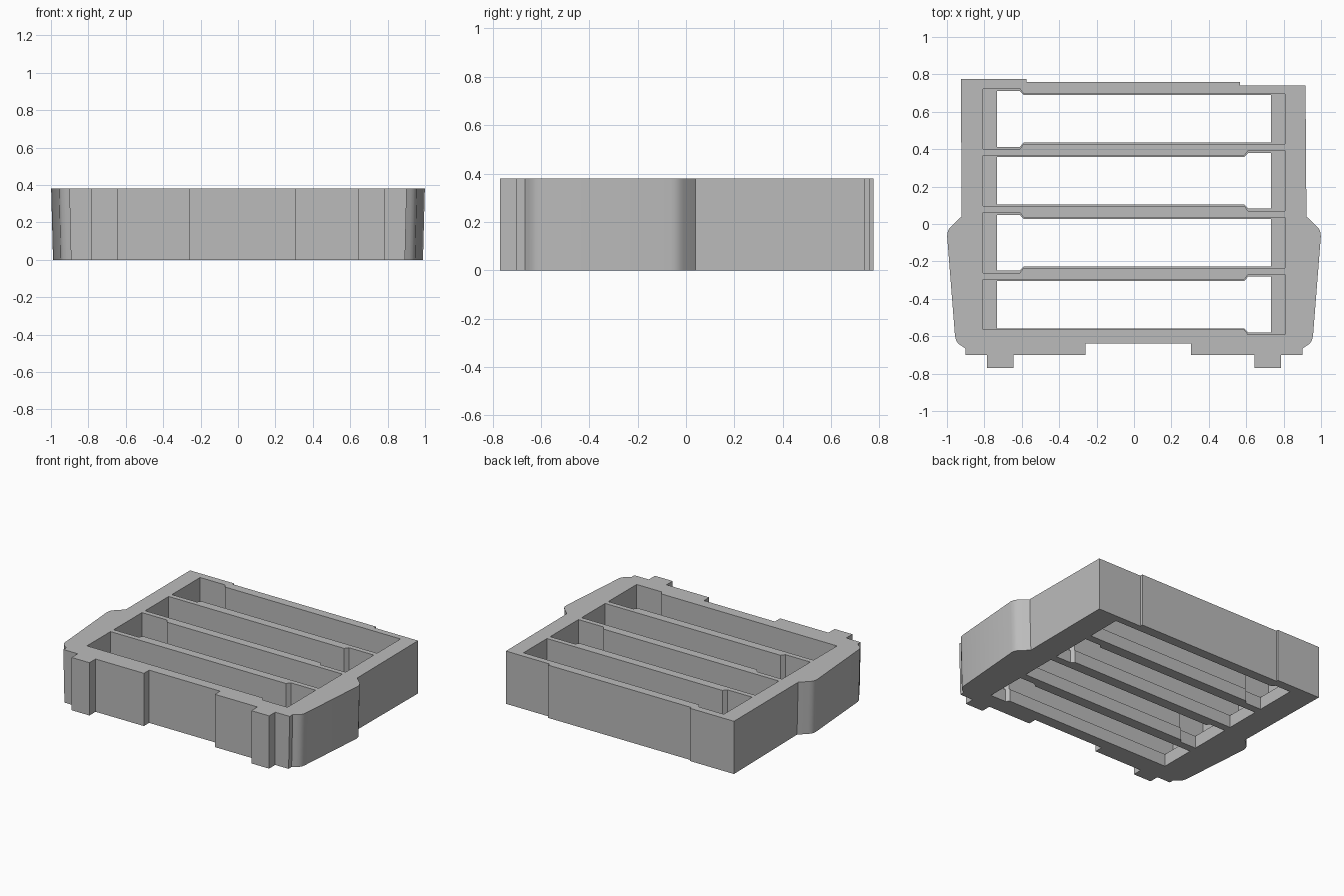
import bpy, bmesh
from math import radians

cube = bpy.data.objects.get("Cube")
if cube:
    bpy.data.objects.remove(cube, do_unlink=True)

HEIGHT = 0.38
LEDGE = 0.09

grey = bpy.data.materials.new("plain grey")
grey.use_nodes = True
colour = (0.5, 0.5, 0.5, 1)
grey.diffuse_color = colour
grey.node_tree.nodes["Principled BSDF"].inputs["Base Color"].default_value = colour


def prism(name, outline, z0, z1, taper=1.0):
    """Extrude a counter-clockwise outline; pull the flanks in at the base."""
    bm = bmesh.new()
    low = [bm.verts.new((x * (taper if abs(x) > 0.88 and y < 0.2 else 1), y, z0))
           for x, y in outline]
    high = [bm.verts.new((x, y, z1)) for x, y in outline]
    bm.faces.new(high)
    bm.faces.new(low[::-1])
    n = len(outline)
    for i in range(n):
        j = (i + 1) % n
        bm.faces.new((low[i], low[j], high[j], high[i]))
    bmesh.ops.recalc_face_normals(bm, faces=bm.faces)
    mesh = bpy.data.meshes.new(name)
    bm.to_mesh(mesh)
    bm.free()
    mesh.materials.append(grey)
    obj = bpy.data.objects.new(name, mesh)
    bpy.context.collection.objects.link(obj)
    return obj


# Flank shared by both sides, from the back to the front foot
flank = [(0.922, 0.04), (0.975, -0.01), (0.988, -0.025), (0.996, -0.042), (0.999, -0.065),
         (0.957, -0.6), (0.952, -0.62), (0.941, -0.638), (0.925, -0.65), (0.902, -0.665),
         (0.902, -0.7), (0.787, -0.7), (0.787, -0.77), (0.645, -0.77), (0.645, -0.7)]
back = [(0.917, 0.74), (0.567, 0.74), (0.567, 0.76), (-0.575, 0.76), (-0.575, 0.775), (-0.925, 0.775)]
front_notch = [(-0.26, -0.7), (-0.26, -0.64), (0.305, -0.64), (0.305, -0.7)]
left_flank = [(-x, y) for x, y in flank]
tray = prism("tray_body", back + left_flank + front_notch + flank[::-1], 0, HEIGHT, 0.99)


def slot(name, y, side, ends, narrow, wide, z0, z1):
    """Slot that widens at one end: side -1 or +1 in x."""
    a, b = sorted(side * e for e in ends)
    tip, far = (a, b) if side < 0 else (b, a)
    upper = [(tip, wide), (side * 0.61, wide), (side * 0.59, narrow), (far, narrow)]
    pts = [(x, y + h) for x, h in upper] + [(x, y - h) for x, h in upper[::-1]]
    return prism(name, pts, z0, z1)


# Four slots, each a deep pocket over a slightly smaller opening
cutters = []
for i in range(4):
    y = 0.562 - 0.331 * i
    side = 1 if i % 2 else -1
    cutters.append(slot("pocket_cutter", y, side, (0.808, -0.808), 0.134, 0.161, LEDGE, HEIGHT + 0.1))
    cutters.append(slot("opening_cutter", y, side, (0.732, -0.732), 0.127, 0.149, -0.1, LEDGE + 0.05))

bpy.ops.object.select_all(action="DESELECT")
bpy.context.view_layer.objects.active = tray
tray.select_set(True)
for cutter in cutters:
    cutter.hide_render = True
    mod = tray.modifiers.new("slot", "BOOLEAN")
    mod.operation = "DIFFERENCE"
    mod.solver = "EXACT"
    mod.object = cutter
    bpy.ops.object.modifier_apply(modifier=mod.name)
    bpy.data.objects.remove(cutter, do_unlink=True)

bpy.ops.object.shade_smooth_by_angle(angle=radians(32))
